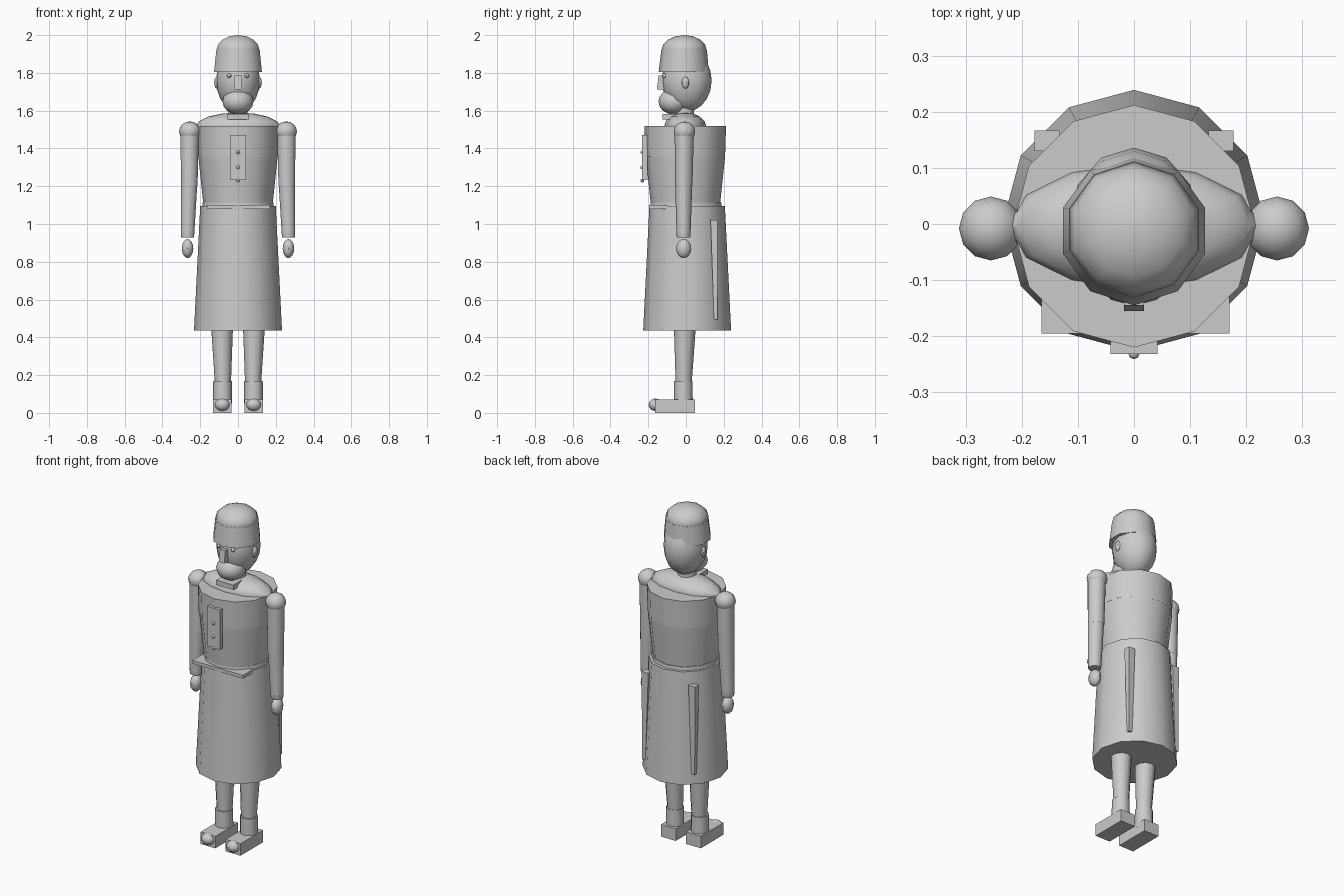
import bpy
from math import radians
from mathutils import Matrix, Vector


def finish(name, smooth=True):
    ob = bpy.context.object
    ob.name = name
    bpy.ops.object.transform_apply(location=False, rotation=True, scale=True)
    if smooth:
        bpy.ops.object.shade_smooth_by_angle(angle=radians(40))
    return ob


def cone(name, p0, p1, r0, r1, n=12):
    # tapered cylinder from p0 to p1, sheared so both rings stay level
    h = p1[2] - p0[2]
    bpy.ops.mesh.primitive_cone_add(vertices=n, radius1=r0, radius2=r1, depth=h)
    ob = bpy.context.object
    for v in ob.data.vertices:
        t = v.co.z / h + 0.5
        v.co = Vector((v.co.x, v.co.y, 0)) + Vector(p0).lerp(Vector(p1), t)
    return finish(name)


def ball(name, loc, r, seg=12, rings=8):
    bpy.ops.mesh.primitive_uv_sphere_add(segments=seg, ring_count=rings, radius=1, location=loc)
    bpy.context.object.scale = r
    return finish(name)


def box(name, lo, hi):
    c = [(a + b) / 2 for a, b in zip(lo, hi)]
    bpy.ops.mesh.primitive_cube_add(size=1, location=c)
    bpy.context.object.scale = [b - a for a, b in zip(lo, hi)]
    return finish(name, False)


# Coat
cone("coat_skirt", (0, 0.006, 0.435), (0, 0.006, 1.095), 0.233, 0.2)
cone("coat_waist", (0, -0.003, 1.10), (0, -0.003, 1.357), 0.183, 0.21)
cone("coat_chest", (0, -0.004, 1.355), (0, -0.004, 1.52), 0.211, 0.216)
ball("shoulder_yoke", (0, -0.004, 1.515), (0.225, 0.112, 0.075))
cone("belt", (0, 0, 1.085), (0, 0, 1.115), 0.19, 0.187)
box("belt_front", (-0.165, -0.195, 1.08), (0.17, -0.1, 1.10))
box("chest_panel", (-0.042, -0.232, 1.232), (0.042, -0.205, 1.47))
for z in (1.38, 1.30, 1.23):
    ball("coat_button", (0, -0.231, z), (0.01, 0.01, 0.01), 8, 6)

# Neck and head
cone("neck", (0, -0.01, 1.5), (0, -0.01, 1.66), 0.055, 0.05, 10)
box("collar_front", (-0.057, -0.125, 1.553), (0.057, -0.03, 1.582))
ball("head", (0, 0.004, 1.76), (0.116, 0.132, 0.165), 12, 10)
ball("beard", (0, -0.064, 1.648), (0.082, 0.082, 0.068))
nose = box("nose", (-0.018, -0.155, 1.712), (0.018, -0.11, 1.785))
for v in nose.data.vertices:
    if v.co.z > 0:
        v.co.y += 0.01

# Cap
cone("cap_band", (0, -0.012, 1.805), (0, -0.01, 1.92), 0.133, 0.121, 10)
ball("cap_crown", (0, -0.01, 1.92), (0.12, 0.12, 0.08), 10, 8)

# Paired parts
for s, side in ((-1, "left"), (1, "right")):
    ball(side + "_eye", (s * 0.046, -0.112, 1.785), (0.012, 0.014, 0.012), 8, 6)
    ball(side + "_ear", (s * 0.112, -0.003, 1.748), (0.014, 0.02, 0.032), 8, 6)

    # Arms
    ball(side + "_shoulder", (s * 0.255, -0.008, 1.49), (0.057, 0.057, 0.053))
    cone(side + "_upper_arm", (s * 0.258, -0.012, 1.2), (s * 0.256, -0.009, 1.49), 0.046, 0.051, 10)
    cone(side + "_forearm", (s * 0.267, -0.013, 0.94), (s * 0.259, -0.012, 1.2), 0.037, 0.045, 10)
    cone(side + "_cuff", (s * 0.267, -0.013, 0.928), (s * 0.267, -0.013, 0.95), 0.035, 0.038, 10)
    ball(side + "_hand", (s * 0.267, -0.012, 0.87), (0.032, 0.04, 0.05), 10, 8)

    # Legs and boots
    cone(side + "_leg", (s * 0.08, -0.012, 0.165), (s * 0.085, -0.005, 0.5), 0.043, 0.06)
    cone(side + "_boot_shaft", (s * 0.082, -0.014, 0.05), (s * 0.082, -0.014, 0.17), 0.05, 0.049)
    box(side + "_boot", (s * 0.083 - 0.049, -0.165, 0), (s * 0.083 + 0.049, 0.048, 0.072))
    ball(side + "_toe_cap", (s * 0.083, -0.162, 0.043), (0.04, 0.036, 0.033))

    # Tapered pleats on the back of the skirt
    pleat = box(side + "_back_pleat", (s * 0.155 - 0.022, 0.13, 0.495), (s * 0.155 + 0.022, 0.167, 1.02))
    for v in pleat.data.vertices:
        if v.co.z < 0:
            v.co.x = v.co.x * 0.5 + s * 0.008
            v.co.y = v.co.y * 0.5 + 0.009
